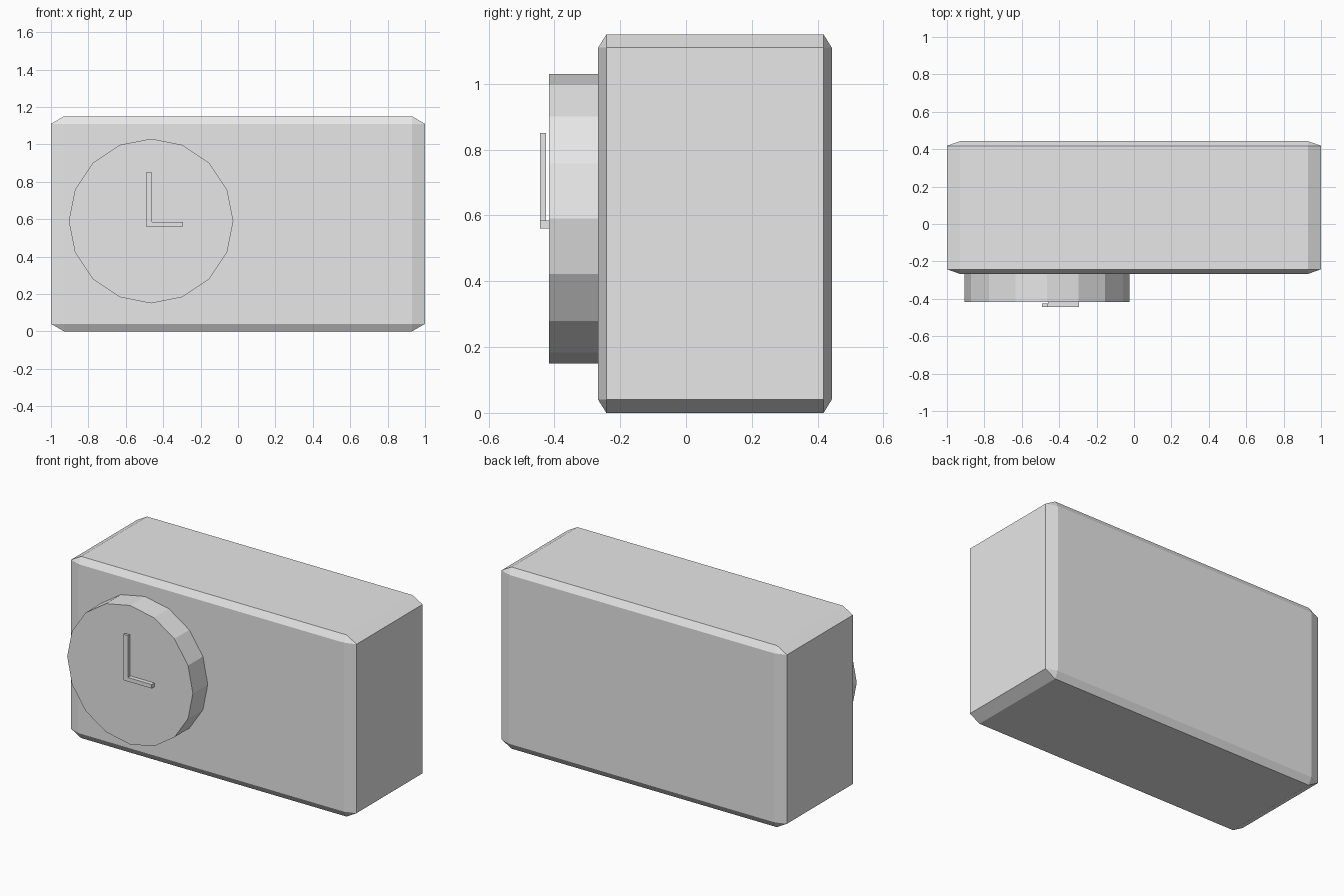
import bpy
import bmesh
from math import pi
from mathutils import Matrix, Vector

if "Cube" in bpy.data.objects:
    bpy.data.objects.remove(bpy.data.objects["Cube"], do_unlink=True)

grey = bpy.data.materials.new("light grey")
grey.use_nodes = True
colour = (0.8, 0.8, 0.8, 1)
grey.diffuse_color = colour
grey.node_tree.nodes["Principled BSDF"].inputs["Base Color"].default_value = colour


def finish(name, bm):
    bmesh.ops.recalc_face_normals(bm, faces=bm.faces)
    mesh = bpy.data.meshes.new(name)
    bm.to_mesh(mesh)
    bm.free()
    mesh.materials.append(grey)
    obj = bpy.data.objects.new(name, mesh)
    bpy.context.collection.objects.link(obj)
    return obj


def box(name, low, high, chamfer=0):
    """Box between two corners; the chamfer is a fraction of each side."""
    low, high = Vector(low), Vector(high)
    bm = bmesh.new()
    bmesh.ops.create_cube(bm, size=1)
    if chamfer:
        bmesh.ops.bevel(bm, geom=bm.edges[:], offset=chamfer, segments=1,
                        affect='EDGES')
    bmesh.ops.scale(bm, vec=high - low, verts=bm.verts)
    bmesh.ops.translate(bm, vec=(low + high) / 2, verts=bm.verts)
    return finish(name, bm)


# Chamfered case
box("case", (-1, -0.267, 0), (1, 0.443, 1.15), chamfer=0.035)

# Sixteen-sided dial standing out from the front
bm = bmesh.new()
bmesh.ops.create_cone(bm, cap_ends=True, segments=16, radius1=0.44,
                      radius2=0.44, depth=0.17)
bmesh.ops.transform(bm, matrix=Matrix.Translation((-0.465, -0.331, 0.59))
                    @ Matrix.Rotation(pi / 2, 4, 'X'), verts=bm.verts)
finish("dial", bm)

# Clock hands
box("long_hand", (-0.493, -0.443, 0.56), (-0.46, -0.426, 0.85))
box("short_hand", (-0.46, -0.443, 0.56), (-0.295, -0.416, 0.585))
